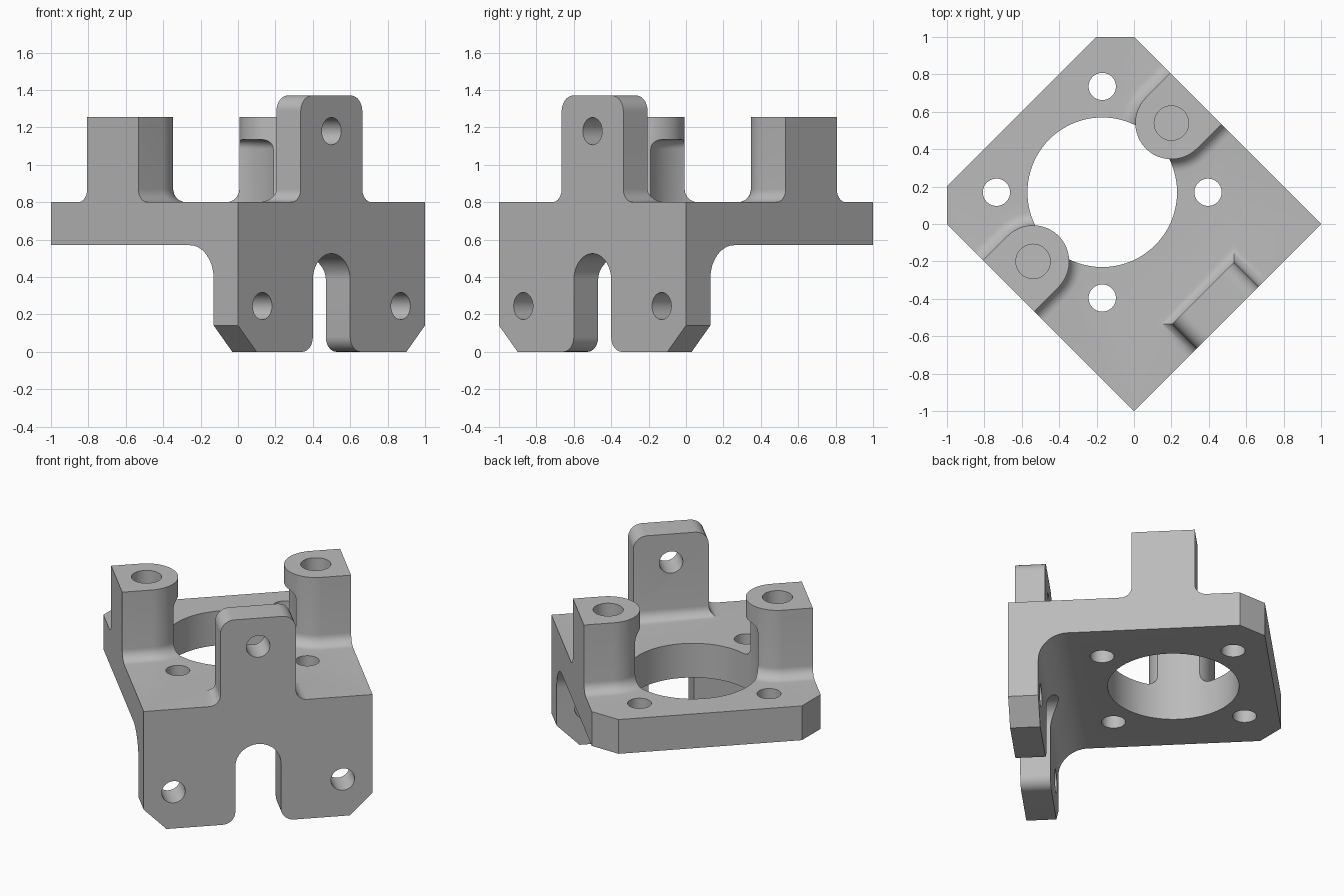
import bpy, bmesh, math
from mathutils import Matrix

cube = bpy.data.objects.get("Cube")
if cube:
    bpy.data.objects.remove(cube, do_unlink=True)

# Built square to the axes (front panel at -y), then turned 45 degrees
H = 0.7071            # half width of the bracket
PANEL_BACK = -0.523   # rear of the front panel
LOW, TOP = 0.57, 0.80  # faces of the horizontal plate
CY = 0.24             # centre of the large bore
FILLET = 0.07
CORNER = 0.141


def arc(cx, cy, r, a0, a1, n=16):
    angles = [math.radians(a0 + (a1 - a0) * i / n) for i in range(n + 1)]
    return [(cx + r * math.cos(a), cy + r * math.sin(a)) for a in angles]


def circle(cx, cy, r, n=64):
    return arc(cx, cy, r, 0, 360, n)[:-1]


def loft(name, rings, bevel=None):
    """Closed solid through rings of equal point count."""
    bm = bmesh.new()
    loops = [[bm.verts.new(p) for p in ring] for ring in rings]
    n = len(loops[0])
    for lo, hi in zip(loops, loops[1:]):
        for i in range(n):
            j = (i + 1) % n
            bm.faces.new((lo[i], lo[j], hi[j], hi[i]))
    bm.faces.new(loops[0][::-1])
    bm.faces.new(loops[-1])
    if bevel:
        top = max(v.co.z for v in bm.verts)
        edges = [e for e in bm.edges
                 if all(v.co.z > top - 0.001 for v in e.verts)
                 and abs(e.verts[0].co.x - e.verts[1].co.x) < 0.001]
        bmesh.ops.bevel(bm, geom=edges, offset=bevel, segments=10,
                        profile=0.5, affect='EDGES')
    bmesh.ops.recalc_face_normals(bm, faces=bm.faces[:])
    mesh = bpy.data.meshes.new(name)
    bm.to_mesh(mesh)
    bm.free()
    obj = bpy.data.objects.new(name, mesh)
    bpy.context.collection.objects.link(obj)
    return obj


def prism(name, pts, axis, a, b):
    """Extrude a 2D profile along x, y or z from a to b."""
    place = {'x': lambda p, t: (t, p[0], p[1]),
             'y': lambda p, t: (p[0], t, p[1]),
             'z': lambda p, t: (p[0], p[1], t)}[axis]
    return loft(name, [[place(p, t) for p in pts] for t in (a, b)])


def combine(target, tool, operation):
    tool.hide_render = True
    mod = target.modifiers.new(tool.name, 'BOOLEAN')
    mod.operation, mod.solver, mod.object = operation, 'EXACT', tool
    bpy.context.view_layer.objects.active = target
    bpy.ops.object.modifier_apply(modifier=mod.name)
    bpy.data.objects.remove(tool, do_unlink=True)


def flared_rings(outline, top):
    """Rings of outline(offset) with a concave fillet at the plate."""
    rings = [[(x, y, TOP - 0.1) for x, y in outline(FILLET)]]
    for i in range(9):
        a = math.radians(90 * i / 8)
        off, z = FILLET * (1 - math.sin(a)), TOP + FILLET * (1 - math.cos(a))
        rings.append([(x, y, z) for x, y in outline(off)])
    rings.append([(x, y, top) for x, y in outline(0)])
    return rings


# Front panel and plate as one L profile with an inner fillet
R = 0.18
side = [(-H, 0), (PANEL_BACK, 0)]
side += arc(PANEL_BACK + R, LOW - R, R, 180, 90)
side += [(0.849, LOW), (0.849, TOP), (-H, TOP)]
bracket = prism("mounting_bracket", side, 'x', -H, H)


# Upright tab on the front panel
def tab_outline(o):
    w = 0.233 + o
    return [(-w, -H), (w, -H), (w, PANEL_BACK + o), (-w, PANEL_BACK + o)]


combine(bracket, loft("tab", flared_rings(tab_outline, 1.37), 0.085), 'UNION')

# Round-nosed screw posts on both sides
for s in (-1, 1):
    def post_outline(o):
        r = 0.193 + o
        nose = arc(0.523, CY, r, 270, 90, 40)
        pts = [(H, CY - r)] + nose + [(H, CY + r)]
        return [(s * x, y) for x, y in pts]
    combine(bracket, loft("post", flared_rings(post_outline, 1.255)), 'UNION')

# Large bore, undercutting the posts with a rounded ceiling
bore = [[(x, y, 0.4) for x, y in circle(0, CY, 0.4, 96)]]
for i in range(9):
    a = math.radians(90 * i / 8)
    r, z = 0.35 + 0.05 * math.cos(a), 1.085 + 0.05 * math.sin(a)
    bore.append([(x, y, z) for x, y in circle(0, CY, r, 96)])
combine(bracket, loft("bore", bore), 'DIFFERENCE')

# Slot in the panel with rounded lower corners
S, C = 0.141, 0.08
half = [(S + C, -0.1)] + arc(S + C, C, C, 270, 180, 8)
slot = half + arc(0, 0.384, S, 0, 180, 32) + [(-x, z) for x, z in half[::-1]]
combine(bracket, prism("slot", slot, 'y', -0.9, -0.3), 'DIFFERENCE')

# Screw holes and corner chamfers, mirrored left and right
HOLE = 0.073
for s in (-1, 1):
    cuts = [prism("panel_hole", circle(s * 0.523, 0.245, HOLE, 40), 'y', -0.9, -0.4),
            prism("post_hole", circle(s * 0.523, CY, 0.092, 48), 'z', 0.85, 1.4)]
    for dy in (-0.4, 0.4):
        cuts.append(prism("plate_hole", circle(s * 0.4, CY + dy, HOLE, 40),
                          'z', 0.4, 0.9))
    for name, edge, d, axis, a, b in (
            ("lower_chamfer", 0, 1, 'y', -0.9, -0.3),
            ("rear_chamfer", 0.849, -1, 'z', 0.4, 0.9)):
        e = 0.1
        tri = [(s * (H + e), edge + d * (CORNER + e)),
               (s * (H - CORNER - e), edge - d * e),
               (s * (H + e), edge - d * e)]
        cuts.append(prism(name, tri, axis, a, b))
    for cut in cuts:
        combine(bracket, cut, 'DIFFERENCE')
combine(bracket, prism("tab_hole", circle(0, 1.18, HOLE, 40), 'y', -0.9, -0.3),
        'DIFFERENCE')

# Turn to the final heading
bracket.data.transform(Matrix.Rotation(math.radians(45), 4, 'Z'))

# Single grey material
grey = bpy.data.materials.new("plain_grey")
grey.use_nodes = True
colour = (0.5, 0.5, 0.5, 1)
grey.diffuse_color = colour
grey.node_tree.nodes["Principled BSDF"].inputs["Base Color"].default_value = colour
bracket.data.materials.clear()
bracket.data.materials.append(grey)
for poly in bracket.data.polygons:
    poly.material_index = 0

bpy.ops.object.select_all(action='DESELECT')
bracket.select_set(True)
bpy.context.view_layer.objects.active = bracket
bpy.ops.object.shade_smooth_by_angle(angle=math.radians(30))
